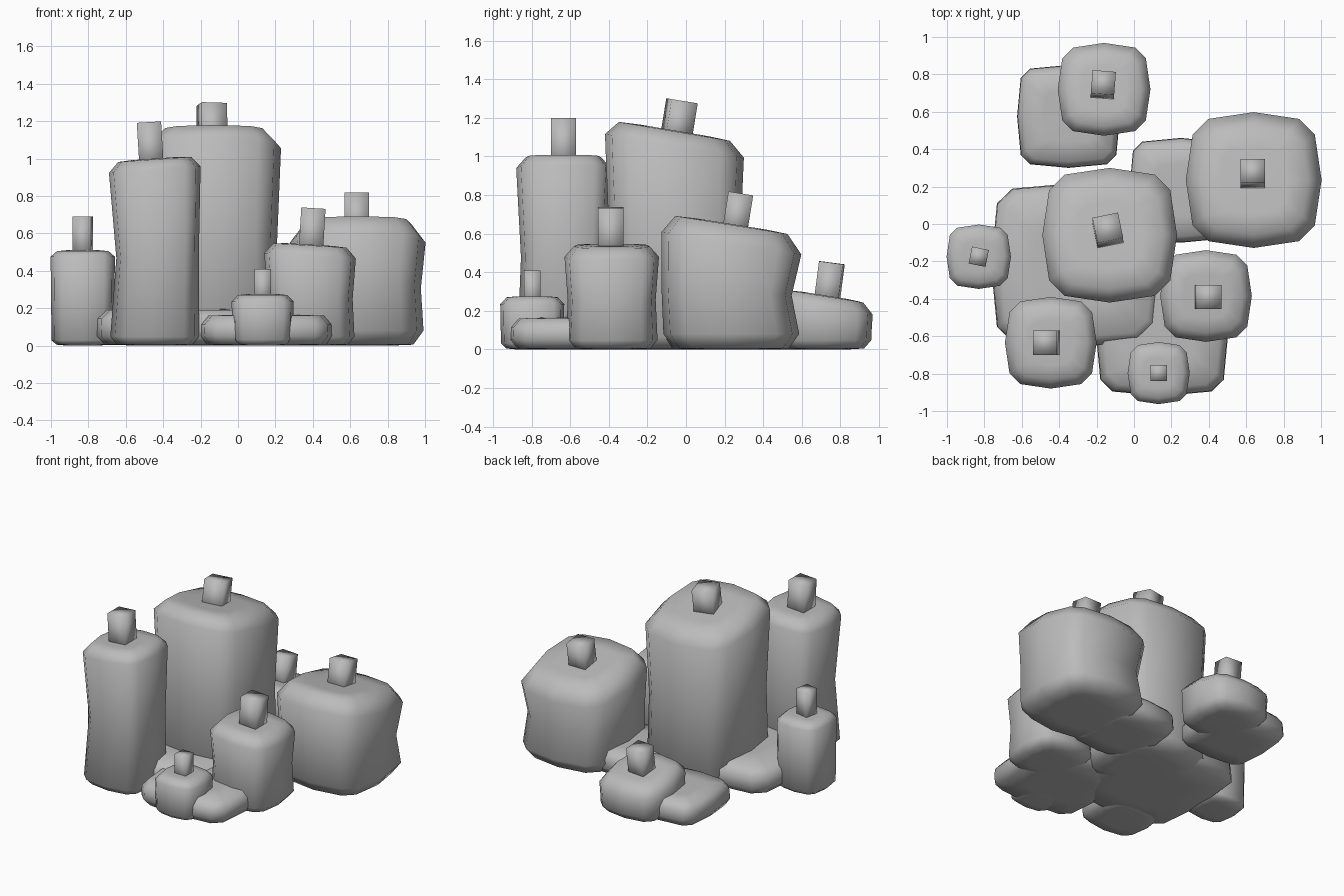
import bpy, bmesh
from mathutils import Matrix, Euler, Vector

cube = bpy.data.objects.get("Cube")
if cube:
    bpy.data.objects.remove(cube, do_unlink=True)

grey = bpy.data.materials.new("wax_grey")
grey.use_nodes = True
grey.diffuse_color = (0.5, 0.5, 0.5, 1)
grey.node_tree.nodes["Principled BSDF"].inputs["Base Color"].default_value = (0.5, 0.5, 0.5, 1)


def finish(bm, name):
    bmesh.ops.recalc_face_normals(bm, faces=bm.faces)
    mesh = bpy.data.meshes.new(name)
    bm.to_mesh(mesh)
    bm.free()
    mesh.materials.append(grey)
    for p in mesh.polygons:
        p.use_smooth = True
    obj = bpy.data.objects.new(name, mesh)
    bpy.context.collection.objects.link(obj)


def outline(a, b):
    """Rounded square of twelve points: a side middle and two corner points, four times."""
    pts = []
    x, y = (1, 0), (0, 1)
    for _ in range(4):
        for u, v in ((1, 0), (b, a), (a, b)):
            pts.append((u * x[0] + v * y[0], u * x[1] + v * y[1]))
        x, y = y, (-x[0], -x[1])
    return pts


def loft(name, rings, shape):
    """Skin rings of (centre x, centre y, half x, half y, z, slope x, slope y)."""
    bm = bmesh.new()
    loops = []
    for cx, cy, hx, hy, z, sx, sy in rings:
        loops.append([bm.verts.new((cx + hx * u, cy + hy * v, z + sx * hx * u + sy * hy * v))
                      for u, v in shape])
    n = len(shape)
    for lo, hi in zip(loops, loops[1:]):
        for i in range(n):
            j = (i + 1) % n
            bm.faces.new((lo[i], lo[j], hi[j], hi[i]))
    bm.faces.new(loops[0])
    bm.faces.new(loops[-1])
    finish(bm, name)


def candle(name, c, half, height, bevel, slope=(0, 0), waist=0.94, waist_shift=(0, 0)):
    (x, y), (sx, sy), h = c, slope, half
    foot = bevel * 0.8
    mid = foot + (height - bevel - foot) * 0.48
    wx, wy = x + waist_shift[0], y + waist_shift[1]
    rings = [(x, y, h * k, h * k, z, 0, 0) for k, z in ((0.5, 0), (0.82, 0.005), (0.97, foot))]
    rings.append((wx, wy, h * waist, h * waist, mid, sx / 2, sy / 2))
    rings += [(x, y, h * k, h * k, z, sx, sy)
              for k, z in ((1, height - bevel), (0.8, height - 0.005), (0.5, height))]
    loft(name, rings, outline(0.67, 0.9))


def wick(name, c, width, bottom, top, tilt=(0, 0), yaw=0):
    bm = bmesh.new()
    turn = Euler((tilt[0], tilt[1], yaw)).to_matrix().to_4x4()
    place = Matrix.Translation(Vector((c[0], c[1], (bottom + top) / 2)))
    size = Matrix.Diagonal((width, width, top - bottom, 1))
    bmesh.ops.create_cube(bm, size=1, matrix=place @ turn @ size)
    finish(bm, name)


def pool(name, c, half, height):
    (x, y), (hx, hy) = c, half
    rings = [(x, y, hx * k, hy * k, z, 0, 0)
             for k, z in ((0.5, 0), (0.9, 0.005), (1, 0.05), (0.99, height - 0.05),
                          (0.88, height - 0.005), (0.5, height))]
    loft(name, rings, outline(0.75, 0.93))


# Candles
candle("large_centre_candle", (-0.13, -0.06), 0.36, 1.135, 0.08, (0, -0.17))
candle("tall_front_candle", (-0.445, -0.635), 0.245, 1.0, 0.06, (0.07, 0), 0.9, (0.015, 0))
candle("wide_side_candle", (0.64, 0.235), 0.363, 0.65, 0.1, (0, -0.16), 0.93, (0, -0.025))
candle("slim_candle", (-0.83, -0.175), 0.172, 0.51, 0.035, (0, 0), 0.985)
candle("middle_candle", (0.385, -0.385), 0.245, 0.54, 0.06, (-0.06, 0), 0.93)
candle("small_front_candle", (0.132, -0.797), 0.166, 0.275, 0.04, (0, 0), 0.99)
candle("low_back_candle", (-0.16, 0.72), 0.248, 0.28, 0.06, (0, -0.16), 0.98)

# Wicks
wick("large_centre_wick", (-0.14, -0.04), 0.14, 1.05, 1.29, (-0.16, 0.03), 0.2)
wick("tall_front_wick", (-0.468, -0.635), 0.13, 0.92, 1.195, (0, -0.06))
wick("wide_side_wick", (0.635, 0.265), 0.13, 0.57, 0.81, (-0.16, 0))
wick("slim_wick", (-0.83, -0.175), 0.092, 0.45, 0.69, (0, 0), -0.2)
wick("middle_wick", (0.395, -0.39), 0.13, 0.46, 0.735, (0, 0.06))
wick("small_front_wick", (0.132, -0.797), 0.087, 0.2, 0.41)
wick("low_back_wick", (-0.165, 0.74), 0.125, 0.2, 0.45, (-0.13, 0), -0.08)

# Melted pools on the ground
pool("back_pool", (-0.35, 0.575), (0.275, 0.275), 0.165)
pool("large_centre_pool", (-0.305, -0.22), (0.46, 0.44), 0.195)
pool("side_pool", (0.25, 0.18), (0.275, 0.28), 0.165)
pool("front_pool", (0.15, -0.57), (0.355, 0.35), 0.165)
